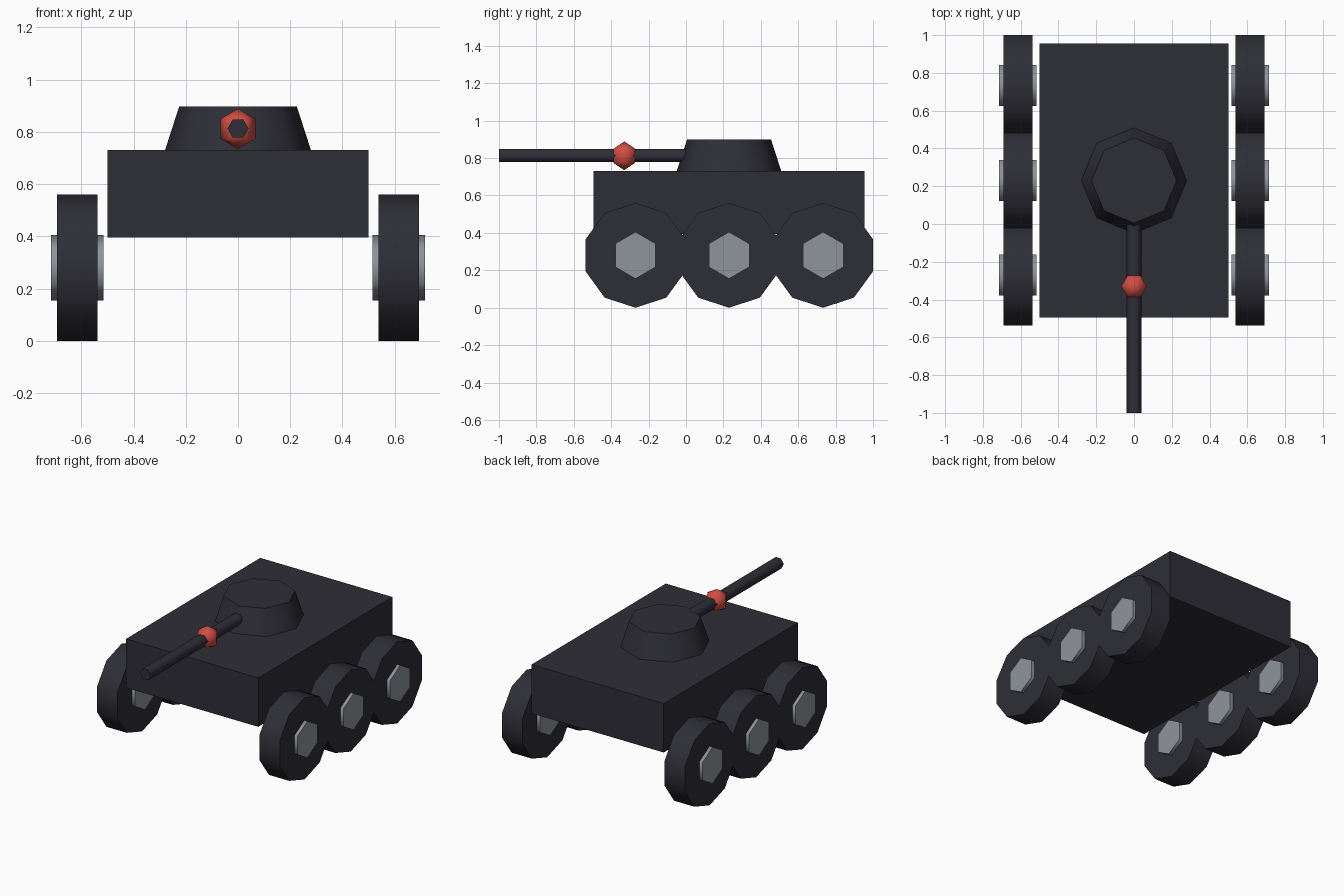
import bpy, bmesh
from math import radians, sin, cos, pi, tau

if "Cube" in bpy.data.objects:
    bpy.data.objects.remove(bpy.data.objects["Cube"], do_unlink=True)


def make_material(name, rgb):
    mat = bpy.data.materials.new(name)
    mat.use_nodes = True
    mat.diffuse_color = (*rgb, 1)
    mat.node_tree.nodes["Principled BSDF"].inputs["Base Color"].default_value = (*rgb, 1)
    return mat


charcoal = make_material("charcoal", (0.027, 0.027, 0.037))
steel = make_material("steel grey", (0.27, 0.30, 0.33))
red = make_material("red", (0.64, 0.075, 0.055))


def finish(obj, name, mat):
    obj.name = obj.data.name = name
    obj.data.materials.append(mat)
    bpy.ops.object.select_all(action='DESELECT')
    obj.select_set(True)
    bpy.context.view_layer.objects.active = obj
    bpy.ops.object.shade_smooth_by_angle(angle=radians(65))
    return obj


def prism(name, sides, r_base, r_top, length, centre, turn, mat):
    """Cylinder or tapered cylinder, turned by Euler degrees."""
    bpy.ops.mesh.primitive_cone_add(vertices=sides, radius1=r_base, radius2=r_top,
                                    depth=length, location=centre,
                                    rotation=[radians(a) for a in turn])
    return finish(bpy.context.object, name, mat)


# Hull
bpy.ops.mesh.primitive_cube_add(size=1, location=(0, 0.23, 0.5625))
hull = bpy.context.object
hull.scale = (1.0, 1.45, 0.335)
finish(hull, "hull", charcoal)

# Turret and gun barrel
prism("turret", 8, 0.28, 0.225, 0.17, (0, 0.23, 0.813), (0, 0, 0), charcoal)
prism("gun_barrel", 6, 0.04, 0.04, 1.1, (0, -0.45, 0.813), (90, 90, 0), charcoal)

# Faceted ball around the barrel: a half hexagon spun in six steps
bm = bmesh.new()
R = 0.077
arc = [bm.verts.new((R * sin(i * pi / 3), 0, R * cos(i * pi / 3))) for i in range(4)]
edges = [bm.edges.new(pair) for pair in zip(arc, arc[1:])]
bmesh.ops.spin(bm, geom=arc + edges, cent=(0, 0, 0), axis=(0, 0, 1), angle=tau, steps=6)
bmesh.ops.remove_doubles(bm, verts=bm.verts, dist=0.001)
bmesh.ops.recalc_face_normals(bm, faces=bm.faces)
mesh = bpy.data.meshes.new("barrel_ball")
bm.to_mesh(mesh)
bm.free()
ball = bpy.data.objects.new("barrel_ball", mesh)
bpy.context.collection.objects.link(ball)
ball.location = (0, -0.33, 0.812)
finish(ball, "barrel_ball", red)

# Three wheels with hubs on each side
for side, x in (("left", 0.615), ("right", -0.615)):
    for place, y in (("front", -0.27), ("middle", 0.23), ("rear", 0.733)):
        centre = (x, y, 0.28)
        prism(f"{place}_{side}_wheel", 10, 0.28, 0.28, 0.154, centre, (90, 0, 90), charcoal)
        prism(f"{place}_{side}_hub", 6, 0.125, 0.125, 0.2, centre, (90, 0, 90), steel)
